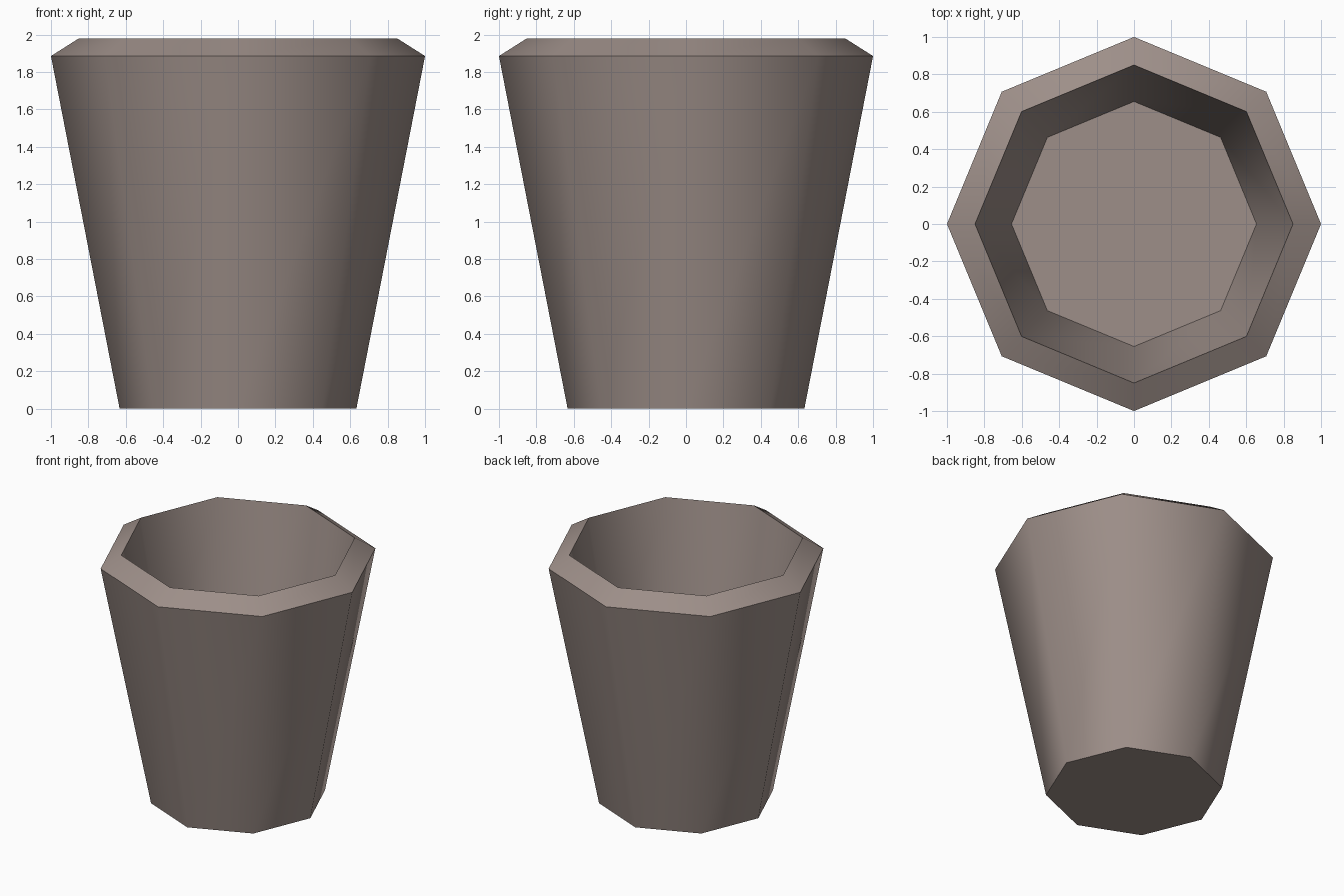
import bpy, bmesh, math

if "Cube" in bpy.data.objects:
    bpy.data.objects.remove(bpy.data.objects["Cube"])

SIDES = 8

# One clay colour for the whole pot
clay = bpy.data.materials.new("warm grey clay")
clay.diffuse_color = (0.34, 0.275, 0.25, 1.0)
clay.use_nodes = True
clay.node_tree.nodes["Principled BSDF"].inputs["Base Color"].default_value = clay.diffuse_color

# Radius/height profile: base, outer lip, inner lip, inner floor
profile = [(0.633, 0.0), (1.0, 1.885), (0.85, 1.98), (0.655, 0.92)]

bm = bmesh.new()
rings = []
for r, z in profile:
    rings.append([bm.verts.new((r * math.cos(i * math.tau / SIDES),
                                r * math.sin(i * math.tau / SIDES), z))
                  for i in range(SIDES)])

# Outer wall, sloped rim and inner wall
for lower, upper in zip(rings, rings[1:]):
    for i in range(SIDES):
        j = (i + 1) % SIDES
        bm.faces.new((lower[i], lower[j], upper[j], upper[i]))

# Underside and inner floor
bm.faces.new(rings[0][::-1])
bm.faces.new(rings[-1])
bm.normal_update()

mesh = bpy.data.meshes.new("pot")
bm.to_mesh(mesh)
bm.free()
mesh.materials.append(clay)
pot = bpy.data.objects.new("pot", mesh)
bpy.context.collection.objects.link(pot)

# Smooth round the sides, sharp at rim and floor
bpy.context.view_layer.objects.active = pot
pot.select_set(True)
bpy.ops.object.shade_smooth_by_angle(angle=math.radians(50))
